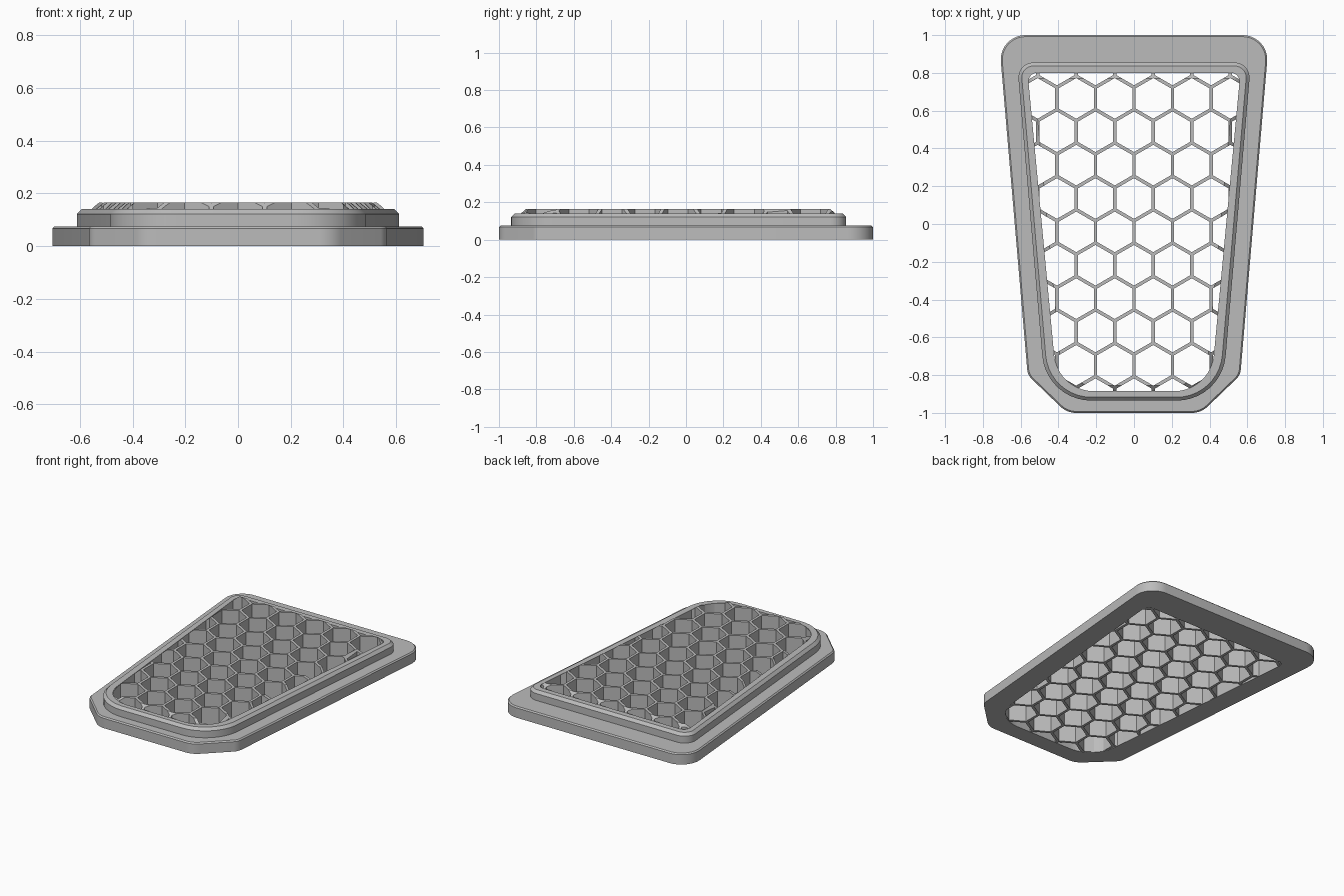
import bpy
import bmesh
import math
from mathutils import Vector

if "Cube" in bpy.data.objects:
    bpy.data.objects.remove(bpy.data.objects["Cube"], do_unlink=True)

grey = bpy.data.materials.new("plain grey")
grey.use_nodes = True
grey.diffuse_color = (0.5, 0.5, 0.5, 1)
bsdf = next(n for n in grey.node_tree.nodes if n.type == "BSDF_PRINCIPLED")
bsdf.inputs["Base Color"].default_value = (0.5, 0.5, 0.5, 1)

# Right half of each outline, front to back: x, y, corner radius
FLANGE = [(0.355, -1, 0.12), (0.563, -0.8, 0.08), (0.717, 1, 0.13)]
COLLAR = [(0.465, -0.935, 0.26), (0.619, 0.855, 0.08)]
OPENING = [(0.405, -0.885, 0.21), (0.563, 0.8, 0.045)]


def outline(half, inset=0.0, steps=10):
    """Mirrored polygon with rounded corners, moved inwards by inset."""
    corners = half + [(-x, y, r) for x, y, r in reversed(half)]
    n = len(corners)
    points = []
    for i, (x, y, r) in enumerate(corners):
        p = Vector((x, y))
        d1 = (p - Vector(corners[i - 1][:2])).normalized()
        d2 = (Vector(corners[(i + 1) % n][:2]) - p).normalized()
        n1, n2 = Vector((-d1.y, d1.x)), Vector((-d2.y, d2.x))
        mitre = (n1 + n2) / (1 + n1.dot(n2))
        r = max(r, inset + 0.01)
        centre = p + mitre * r
        start = math.atan2(-n1.y, -n1.x)
        turn = math.acos(max(-1, min(1, d1.dot(d2))))
        for k in range(steps + 1):
            a = start + turn * k / steps
            points.append(centre + Vector((math.cos(a), math.sin(a))) * (r - inset))
    return points


def add_loft(bm, layers):
    """Closed solid through stacked loops given as (points, z)."""
    rings = [[bm.verts.new((p[0], p[1], z)) for p in pts] for pts, z in layers]
    n = len(rings[0])
    for low, high in zip(rings, rings[1:]):
        for i in range(n):
            j = (i + 1) % n
            bm.faces.new((low[i], low[j], high[j], high[i]))
    bm.faces.new(rings[0][::-1])
    bm.faces.new(rings[-1])


def make_object(name, solids):
    bm = bmesh.new()
    for layers in solids:
        add_loft(bm, layers)
    mesh = bpy.data.meshes.new(name)
    bm.to_mesh(mesh)
    bm.free()
    mesh.materials.append(grey)
    obj = bpy.data.objects.new(name, mesh)
    bpy.context.scene.collection.objects.link(obj)
    return obj


def cut(obj, cutter):
    cutter.hide_render = True
    mod = obj.modifiers.new("cut", "BOOLEAN")
    mod.operation = "DIFFERENCE"
    mod.solver = "EXACT"
    mod.object = cutter
    bpy.ops.object.select_all(action="DESELECT")
    obj.select_set(True)
    bpy.context.view_layer.objects.active = obj
    bpy.ops.object.modifier_apply(modifier=mod.name)
    bpy.ops.object.shade_smooth_by_angle(angle=math.radians(25))


# Base flange and raised collar, each with a small top chamfer
flange = make_object("base_flange", [[
    (outline(FLANGE), 0), (outline(FLANGE), 0.067), (outline(FLANGE, 0.008), 0.075)]])
collar = make_object("raised_collar", [[
    (outline(COLLAR), 0.06), (outline(COLLAR), 0.122), (outline(COLLAR, 0.018), 0.14)]])
opening = make_object("opening_cutter", [[(outline(OPENING), -0.1), (outline(OPENING), 0.3)]])
for part in (flange, collar):
    cut(part, opening)

# Honeycomb grille: a bevelled slab pierced by hexagonal cells
grille = make_object("honeycomb_grille", [[
    (outline(OPENING, -0.01), 0.002), (outline(OPENING, -0.01), 0.13),
    (outline(OPENING, 0.03), 0.165)]])
PITCH, WALL = 0.204, 0.018
radius = (PITCH - WALL) / math.sqrt(3)
cells = []
for row in range(-1, 11):
    cy = 0.665 - row * PITCH * math.sqrt(3) / 2
    shift = 0 if row % 2 else PITCH / 2
    for col in range(-4, 5):
        cx = col * PITCH + shift
        hexagon = [(cx + radius * math.cos(math.radians(a)), cy + radius * math.sin(math.radians(a)))
                   for a in range(30, 390, 60)]
        cells.append([(hexagon, -0.1), (hexagon, 0.3)])
cell_cutter = make_object("cell_cutter", cells)
cut(grille, cell_cutter)

for helper in (opening, cell_cutter):
    bpy.data.objects.remove(helper, do_unlink=True)
